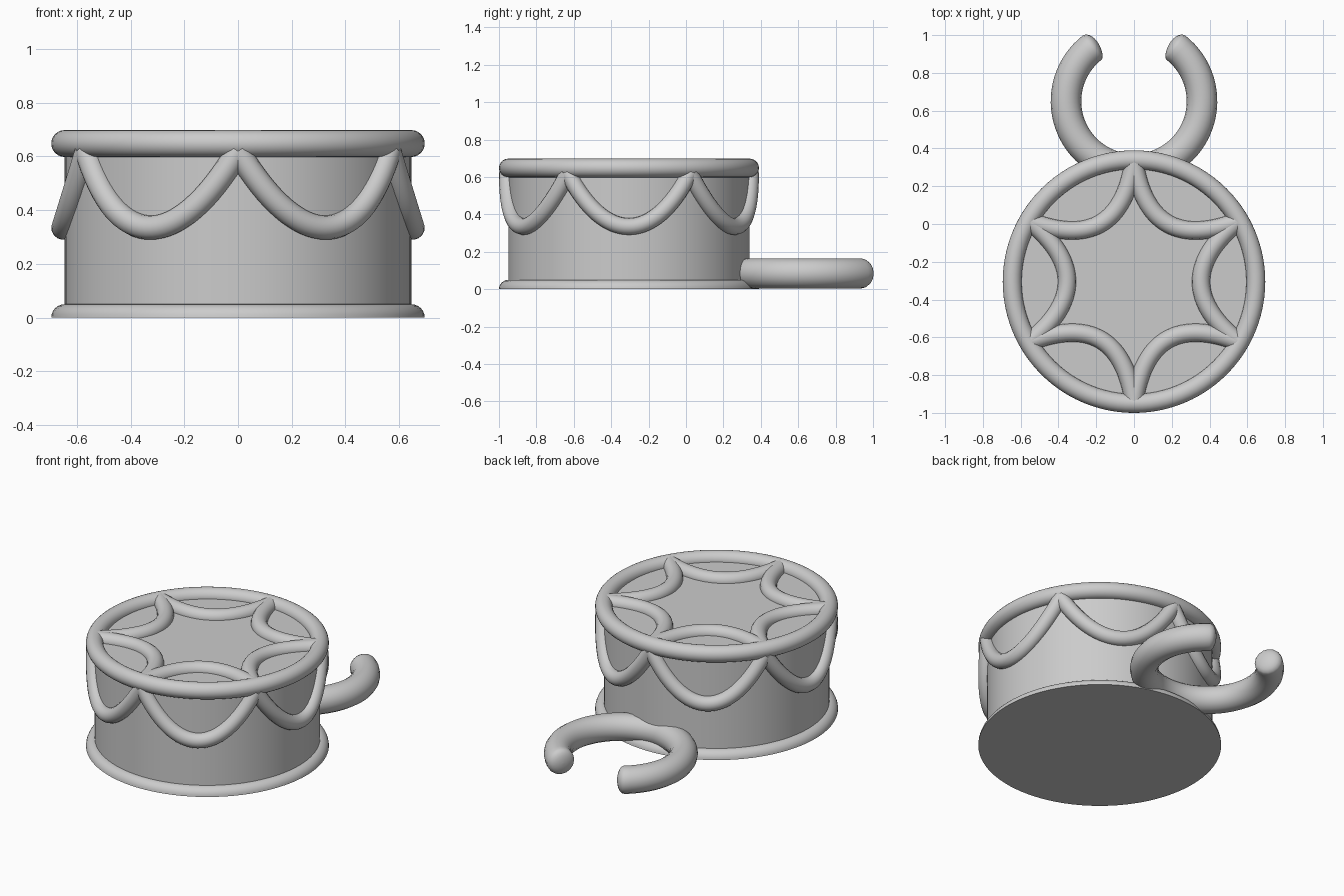
import bpy
import bmesh
import math
from mathutils import Vector

cube = bpy.data.objects.get("Cube")
if cube:
    bpy.data.objects.remove(cube, do_unlink=True)

CENTRE = Vector((0, -0.305, 0))
BODY_R, RIM_R, TOP_Z = 0.645, 0.05, 0.648

grey = bpy.data.materials.new("plain grey")
grey.use_nodes = True
grey.diffuse_color = (0.6, 0.6, 0.6, 1)
grey.node_tree.nodes["Principled BSDF"].inputs["Base Color"].default_value = (0.6, 0.6, 0.6, 1)


def finish(obj):
    obj.data.materials.append(grey)
    bpy.ops.object.select_all(action='DESELECT')
    obj.select_set(True)
    bpy.context.view_layer.objects.active = obj
    if obj.type == 'CURVE':
        bpy.ops.object.convert(target='MESH')
    bpy.ops.object.shade_smooth_by_angle(angle=math.radians(40))


def lathe(name, profile, steps=96):
    """Spin an (r, z) profile about the drum axis."""
    bm = bmesh.new()
    verts = [bm.verts.new((r, 0, z)) for r, z in profile]
    edges = [bm.edges.new(pair) for pair in zip(verts, verts[1:])]
    bmesh.ops.spin(bm, geom=verts + edges, angle=math.tau, steps=steps,
                   axis=(0, 0, 1), cent=(0, 0, 0))
    bmesh.ops.remove_doubles(bm, verts=bm.verts, dist=0.0001)
    bmesh.ops.recalc_face_normals(bm, faces=bm.faces)
    mesh = bpy.data.meshes.new(name)
    bm.to_mesh(mesh)
    bm.free()
    obj = bpy.data.objects.new(name, mesh)
    bpy.context.collection.objects.link(obj)
    obj.location = CENTRE
    finish(obj)


def tube(name, points, radius, scales=None):
    """Sweep a round section along a path."""
    curve = bpy.data.curves.new(name, 'CURVE')
    curve.dimensions = '3D'
    curve.bevel_depth = radius
    curve.bevel_resolution = 6
    curve.use_fill_caps = True
    spline = curve.splines.new('POLY')
    spline.points.add(len(points) - 1)
    for i, (p, co) in enumerate(zip(spline.points, points)):
        p.co = (*co, 1)
        p.radius = scales[i] if scales else 1
    obj = bpy.data.objects.new(name, curve)
    bpy.context.collection.objects.link(obj)
    finish(obj)


def arc(r, z, start, end, n):
    """Rounded rim section, as (r, z) points."""
    angles = [start + (end - start) * i / n for i in range(n + 1)]
    return [(r + RIM_R * math.cos(a), z + RIM_R * math.sin(a)) for a in angles]


# Drum wall with its closed top
lathe("drum_body", [(0, 0.01), (BODY_R, 0.01), (BODY_R, TOP_Z), (0, TOP_Z)])

# Half-round foot rim with a flat underside, and full round top rim
lathe("bottom_rim", [(0, 0)] + arc(BODY_R, 0, 0, math.pi, 12))
lathe("top_rim", arc(BODY_R, TOP_Z, 0, math.tau, 24))

# Six hanging swags on the wall and six matching arcs on the top
STEPS = [i / 16 - 1 for i in range(33)]
half = math.pi / 6
for k in range(6):
    mid = k * math.pi / 3
    swag, star = [], []
    for u in STEPS:
        a = mid + u * half
        swag.append(CENTRE + Vector((0.65 * math.cos(a), 0.65 * math.sin(a),
                                     0.335 + 0.285 * u * u)))
        out = 0.355 + 0.2 * u * u
        side = 0.32 * u
        star.append(CENTRE + Vector((out * math.cos(mid) - side * math.sin(mid),
                                     out * math.sin(mid) + side * math.cos(mid),
                                     TOP_Z)))
    tube(f"wall_swag_{k + 1}", swag, 0.045)
    tube(f"top_arc_{k + 1}", star, 0.048)

# Open ring at the back, with domed ends
RING_R, TUBE_R = 0.36, 0.081
first, last = math.radians(52 - 360), math.radians(128 - 360)
first, last = last, first + math.tau
ring_angles = [last + (first + math.tau - last) * i / 64 for i in range(65)]
ring_angles = [math.radians(128 + 284 * i / 64) for i in range(65)]
dome = [math.radians(d) for d in (20, 40, 55, 68, 78, 87)]
bulge = [(0.04 * math.sin(d) / RING_R, math.cos(d)) for d in dome]
stations = ([(ring_angles[0] - b, s) for b, s in reversed(bulge)]
            + [(a, 1) for a in ring_angles]
            + [(ring_angles[-1] + b, s) for b, s in bulge])
path = [Vector((RING_R * math.cos(a), 0.65 + RING_R * math.sin(a), 0.084))
        for a, s in stations]
tube("back_ring", path, TUBE_R, [s for a, s in stations])
